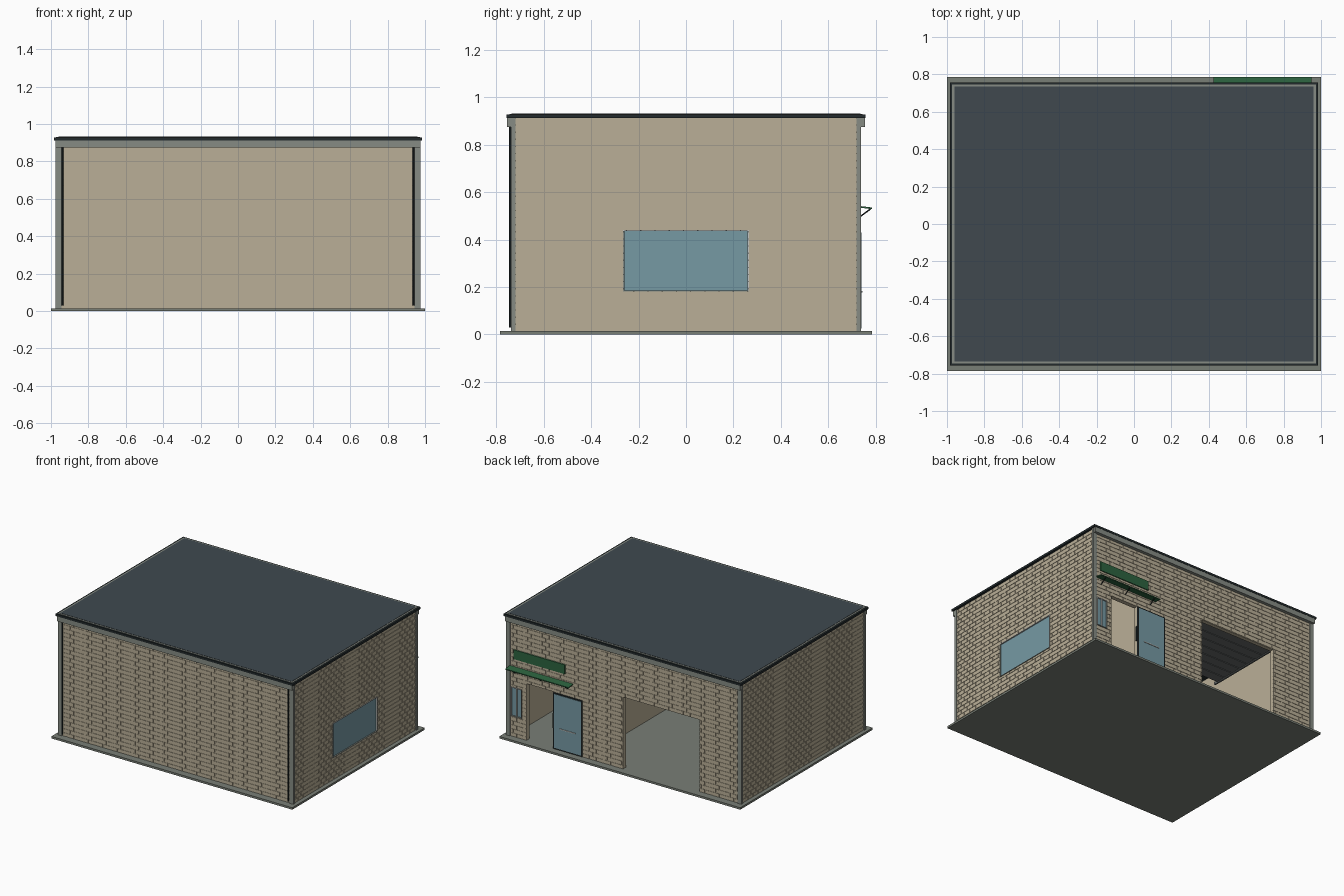
import bpy, bmesh, math
from mathutils import Vector

if "Cube" in bpy.data.objects:
    bpy.data.objects.remove(bpy.data.objects["Cube"])


def material(name, rgb):
    m = bpy.data.materials.new(name)
    m.diffuse_color = (*rgb, 1)
    m.use_nodes = True
    m.node_tree.nodes["Principled BSDF"].inputs["Base Color"].default_value = m.diffuse_color
    return m


BEIGE = material("beige brick", (0.49, 0.43, 0.31))
CONCRETE = material("grey concrete", (0.19, 0.21, 0.18))
SLATE = material("slate roof", (0.05, 0.066, 0.078))
DARK = material("dark trim", (0.016, 0.023, 0.025))
GREY = material("grey trim", (0.24, 0.26, 0.23))
GLASS = material("blue glass", (0.18, 0.32, 0.37))
GREEN = material("green panel", (0.025, 0.125, 0.05))
LIGHT = material("light metal", (0.55, 0.56, 0.54))
DOOR = material("shutter grey", (0.13, 0.14, 0.14))


def finish(name, bm, mat):
    bmesh.ops.recalc_face_normals(bm, faces=bm.faces[:])
    me = bpy.data.meshes.new(name)
    bm.to_mesh(me)
    bm.free()
    me.materials.append(mat)
    ob = bpy.data.objects.new(name, me)
    bpy.context.collection.objects.link(ob)
    return ob


def box(name, mat, x, y, z):
    """Axis-aligned box from three (low, high) ranges."""
    bm = bmesh.new()
    bmesh.ops.create_cube(bm, size=1)
    for v in bm.verts:
        v.co = [r[0] + (r[1] - r[0]) * (c + 0.5) for r, c in zip((x, y, z), v.co)]
    return finish(name, bm, mat)


def rod(name, mat, a, b, r):
    a, b = Vector(a), Vector(b)
    bm = bmesh.new()
    bmesh.ops.create_cone(bm, cap_ends=True, segments=8, radius1=r, radius2=r, depth=(b - a).length)
    q = (b - a).to_track_quat('Z', 'Y')
    for v in bm.verts:
        v.co = q @ v.co + (a + b) / 2
    return finish(name, bm, mat)


def mapper(axis, s):
    """Wall coordinates (along, outward, up) to world."""
    return (lambda u, d, z: (u, s * d, z)) if axis == 'y' else (lambda u, d, z: (s * d, u, z))


def subtract(rect, hole):
    """Pieces of a brick rectangle left outside an opening."""
    a, b, c, d = rect
    e, f, g, h = hole
    if b <= e or a >= f or d <= g or c >= h:
        return [rect]
    lo, hi = max(c, g), min(d, h)
    parts = [(a, e, lo, hi), (f, b, lo, hi), (a, b, c, g), (a, b, h, d)]
    return [p for p in parts if p[1] - p[0] > 0.002 and p[3] - p[2] > 0.002]


Z0, Z1, THICK, RAISE = 0.015, 0.915, 0.03, 0.003
LENGTH, HEIGHT, GAP = 0.06, 0.03, 0.005


def wall(name, axis, s, half, dist, holes):
    at = mapper(axis, s)
    # plain wall: grid of cells with the openings left out, then given thickness
    us = sorted({-half, half, *[u for h in holes for u in h[:2]]})
    zs = sorted({Z0, Z1, *[z for h in holes for z in h[2:]]})
    bm = bmesh.new()
    for a, b in zip(us, us[1:]):
        for c, d in zip(zs, zs[1:]):
            if any(h[0] < (a + b) / 2 < h[1] and h[2] < (c + d) / 2 < h[3] for h in holes):
                continue
            bm.faces.new([bm.verts.new(at(u, dist, z)) for u, z in ((a, c), (b, c), (b, d), (a, d))])
    bmesh.ops.remove_doubles(bm, verts=bm.verts[:], dist=1e-5)
    ext = bmesh.ops.extrude_face_region(bm, geom=bm.faces[:], use_keep_orig=True)
    shift = Vector(at(0, -THICK, 0))
    for g in ext["geom"]:
        if isinstance(g, bmesh.types.BMVert):
            g.co += shift
    finish(name, bm, BEIGE)
    # raised bricks in running bond
    bm = bmesh.new()
    flip = (axis == 'y') == (s > 0)
    for row in range(int(round((Z1 - Z0) / HEIGHT))):
        z = Z0 + row * HEIGHT
        u = -half - (LENGTH / 2 if row % 2 else 0)
        while u < half:
            rects = [(max(u, -half), min(u + LENGTH - GAP, half), z, z + HEIGHT - GAP)]
            u += LENGTH
            if rects[0][1] - rects[0][0] < 0.004:
                continue
            for h in holes:
                rects = [p for r in rects for p in subtract(r, h)]
            for a, b, c, d in rects:
                pts = ((a, c), (b, c), (b, d), (a, d))
                lo = [bm.verts.new(at(p, dist, q)) for p, q in pts]
                hi = [bm.verts.new(at(p, dist + RAISE, q)) for p, q in pts]
                quads = [hi] + [[lo[i], lo[i - 3], hi[i - 3], hi[i]] for i in range(4)]
                for quad in quads:
                    bm.faces.new(quad[::-1] if flip else quad)
    me = bpy.data.meshes.new(name + "_bricks")
    bm.to_mesh(me)
    bm.free()
    me.materials.append(BEIGE)
    bpy.context.collection.objects.link(bpy.data.objects.new(name + "_bricks", me))


# walls and their openings (u0, u1, z0, z1)
ENTRY = (0.585, 0.812, Z0, 0.44)
GARAGE = (-0.625, 0.01, Z0, 0.552)
SMALL = (0.85, 0.942, 0.165, 0.385)
SIDE = (-0.265, 0.265, 0.18, 0.44)
wall("front_wall", 'y', -1, 0.967, 0.728, [])
wall("back_wall", 'y', 1, 0.967, 0.728, [ENTRY, GARAGE, SMALL])
wall("right_wall", 'x', 1, 0.728, 0.967, [SIDE])
wall("left_wall", 'x', -1, 0.728, 0.967, [])
box("partition", BEIGE, (0.32, 0.34), (-0.70, 0.70), (Z0, 0.91))

# floor slab and layered roof
box("floor_slab", CONCRETE, (-1, 1), (-0.785, 0.785), (0, Z0))
box("roof_edge", DARK, (-0.985, 0.985), (-0.757, 0.757), (0.912, 0.928))
box("roof_border", GREY, (-0.972, 0.972), (-0.745, 0.745), (0.92, 0.930))
box("roof_surface", SLATE, (-0.96, 0.96), (-0.735, 0.735), (0.92, 0.932))

# gutters, corner posts and downspouts
for s, side in ((-1, "front"), (1, "back")):
    box(side + "_gutter", GREY, (-0.975, 0.975), sorted((s * 0.73, s * 0.755)), (0.875, 0.913))
    for t, hand in ((-1, "left"), (1, "right")):
        box(f"{side}_{hand}_corner_post", GREY, sorted((t * 0.945, t * 0.976)),
            sorted((s * 0.718, s * 0.737)), (Z0, 0.912))
for t, hand in ((-1, "left"), (1, "right")):
    rod(hand + "_downspout", DARK, (t * 0.938, -0.742, 0.03), (t * 0.938, -0.742, 0.885), 0.005)


def window(name, axis, s, dist, hole, mullion):
    """Glass pane with a thin light frame."""
    at = mapper(axis, s)
    u0, u1, z0, z1 = hole

    def part(label, mat, a, b, c, d, near, far):
        p, q = at(a, near, c), at(b, far, d)
        box(f"{name}_{label}", mat, *[sorted(r) for r in zip(p, q)])
    part("glass", GLASS, u0, u1, z0, z1, dist - 0.012, dist - 0.006)
    w = 0.005
    part("sill", GREY, u0, u1, z0, z0 + w, dist - 0.02, dist + 0.004)
    part("head", LIGHT, u0, u1, z1 - w, z1, dist - 0.02, dist + 0.004)
    part("jamb_a", GREY, u0, u0 + w, z0, z1, dist - 0.02, dist + 0.004)
    part("jamb_b", LIGHT, u1 - w, u1, z0, z1, dist - 0.02, dist + 0.004)
    if mullion:
        m = (u0 + u1) / 2
        part("mullion", LIGHT, m - 0.004, m + 0.004, z0, z1, dist - 0.02, dist + 0.001)


window("side_window", 'x', 1, 0.97, SIDE, False)
window("small_window", 'y', 1, 0.731, SMALL, True)

# sliding entry door, slid open beside its doorway
box("door_frame", DARK, (0.345, 0.585), (0.731, 0.738), (0.017, 0.438))
box("door_glass", GLASS, (0.354, 0.576), (0.733, 0.740), (0.026, 0.429))
box("door_push_bar", LIGHT, (0.40, 0.53), (0.738, 0.744), (0.176, 0.182))
box("door_pull", DARK, (0.588, 0.594), (0.725, 0.736), (0.17, 0.28))

# garage door raised flat under the ceiling, with its rails and motor
SLATS = 7
for i in range(SLATS):
    y = 0.69 - i * 0.08
    box(f"garage_slat_{i + 1}", DOOR, (-0.625, 0.01), (y - 0.074, y), (0.560, 0.572))
box("garage_door_backing", DARK, (-0.62, 0.005), (0.69 - SLATS * 0.08, 0.69), (0.566, 0.576))
for x, hand in ((-0.635, "left"), (0.02, "right")):
    box(hand + "_garage_rail", DOOR, (x - 0.006, x + 0.006), (0.10, 0.698), (0.556, 0.576))
box("garage_motor", DARK, (-0.34, -0.27), (0.06, 0.13), (0.53, 0.58))

# green sign plate, sloped awning and its struts
box("sign_plate", GREEN, (0.49, 0.914), (0.731, 0.738), (0.60, 0.67))
awning = box("awning", GREEN, (0.425, 0.95), (0.731, 0.785), (0.528, 0.535))
for v in awning.data.vertices:
    v.co.z += (0.785 - v.co.y) * 0.12
for x in (0.47, 0.69, 0.905):
    rod("awning_strut", DARK, (x, 0.732, 0.495), (x, 0.778, 0.529), 0.003)
